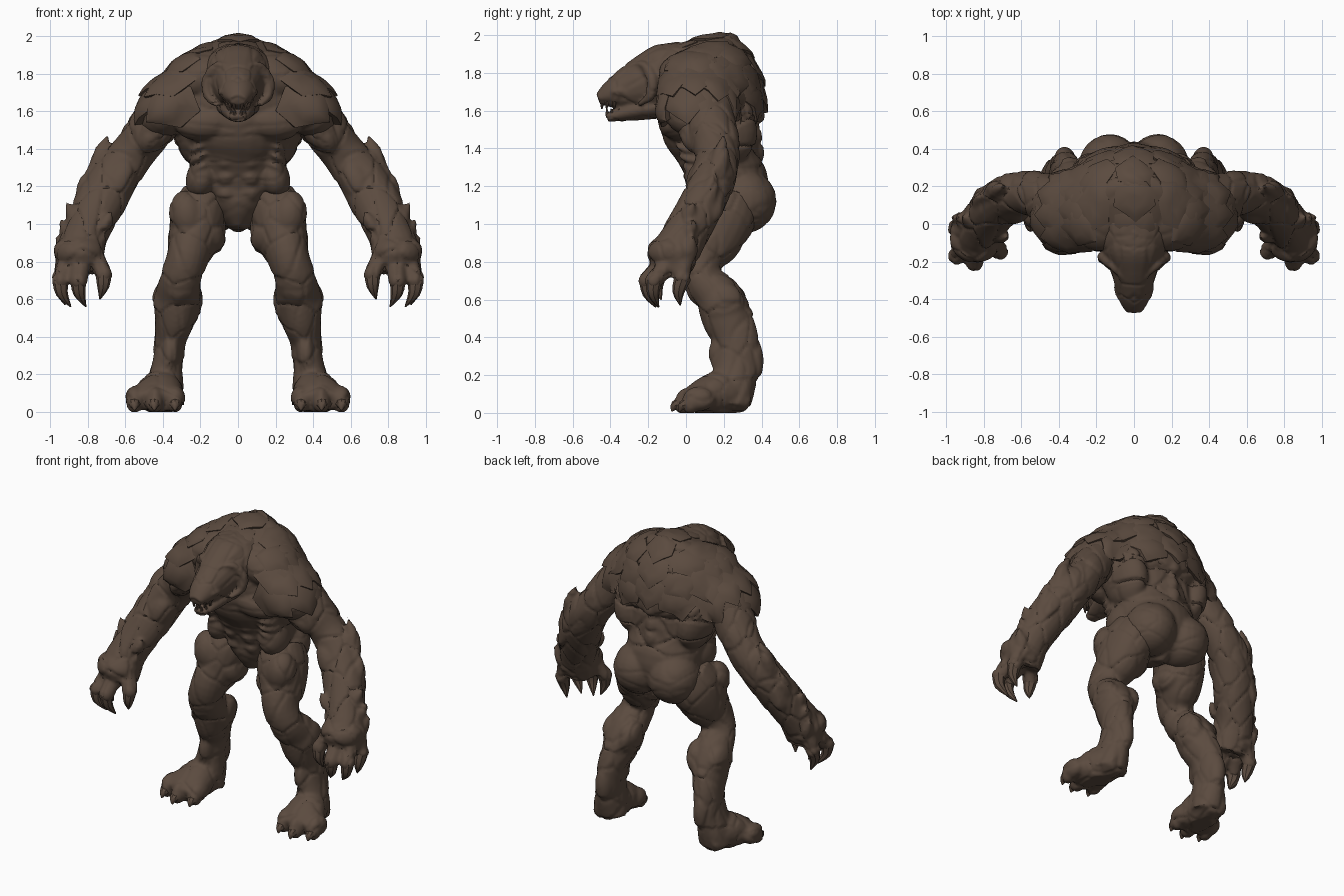
import bpy, bmesh, math
from mathutils import Vector, Matrix, noise
from mathutils.bvhtree import BVHTree

if "Cube" in bpy.data.objects:
    bpy.data.objects.remove(bpy.data.objects["Cube"])

hide = bpy.data.materials.new("brown_hide")
hide.diffuse_color = (0.105, 0.07, 0.05, 1)
hide.use_nodes = True
hide.node_tree.nodes["Principled BSDF"].inputs["Base Color"].default_value = hide.diffuse_color


def spline(secs, steps):
    """Catmull-Rom through sections of (x, y, z, width, depth)."""
    out, n = [], len(secs)
    for i in range(n - 1):
        a, b, c, d = (secs[max(0, min(n - 1, i + k))] for k in (-1, 0, 1, 2))
        for s in range(steps):
            t = s / steps
            out.append([0.5 * (2 * q + (r - p) * t + (2 * p - 5 * q + 4 * r - w) * t * t
                        + (3 * q - p - 3 * r + w) * t ** 3) for p, q, r, w in zip(a, b, c, d)])
    return out + [list(secs[-1])]


def limb(bm, secs, sides=20, steps=4):
    """Elliptical tube swept along a smooth path."""
    pts = spline(secs, steps)
    rings = []
    for i, p in enumerate(pts):
        t = (Vector(pts[min(i + 1, len(pts) - 1)][:3]) - Vector(pts[max(i - 1, 0)][:3])).normalized()
        u = (Vector((1, 0, 0)) - t * t.x)
        u = u.normalized() if u.length > 0.1 else Vector((0, 1, 0))
        v = t.cross(u)
        rings.append([bm.verts.new(Vector(p[:3]) + u * math.cos(a) * max(p[3], .003)
                      + v * math.sin(a) * max(p[4], .003))
                      for a in (2 * math.pi * k / sides for k in range(sides))])
    for r, q in zip(rings, rings[1:]):
        for k in range(sides):
            bm.faces.new((r[k], r[(k + 1) % sides], q[(k + 1) % sides], q[k]))
    bm.faces.new(rings[0][::-1])
    bm.faces.new(rings[-1])


def mass(bm, loc, r, tilt=0, both=False):
    """Ellipsoid muscle, optionally on both sides."""
    for s in ((1, -1) if both else (1,)):
        m = (Matrix.Translation((loc[0] * s, loc[1], loc[2]))
             @ Matrix.Rotation(math.radians(tilt * s), 4, 'Y') @ Matrix.Diagonal((*r, 1)))
        bmesh.ops.create_uvsphere(bm, u_segments=24, v_segments=14, radius=1, matrix=m)


def spike(bm, base, tip, r, bend=(0, 0, 0)):
    """Tapered claw or thorn."""
    b, t = Vector(base), Vector(tip)
    m = (b + t) / 2 + Vector(bend)
    limb(bm, [(*b, r, r), (*m, r * .75, r * .75), (*t, .004, .004)], 8, 3)


def link(name, me, angle=40):
    me.shade_smooth()
    me.set_sharp_from_angle(angle=math.radians(angle))
    me.materials.clear()
    me.materials.append(hide)
    ob = bpy.data.objects.new(name, me)
    bpy.context.collection.objects.link(ob)
    return ob


def to_mesh(name, bm):
    bmesh.ops.recalc_face_normals(bm, faces=bm.faces[:])
    me = bpy.data.meshes.new(name)
    bm.to_mesh(me)
    bm.free()
    return me


def pair(name, me):
    """Place a left part and its mirrored right part."""
    other = me.copy()
    other.transform(Matrix.Diagonal((-1, 1, 1, 1)))
    other.flip_normals()
    link(name + "_left", me)
    link(name + "_right", other)


def sculpt(name, bm, cells, amp, voxel=.012, strength=lambda co: 1):
    """Fuse the masses, then press cracked overlapping hide into the surface."""
    ob = link(name, to_mesh(name, bm))
    mod = ob.modifiers.new("fuse", 'REMESH')
    mod.mode, mod.voxel_size = 'VOXEL', voxel
    mod = ob.modifiers.new("soften", 'SMOOTH')
    mod.factor, mod.iterations = .5, 3
    dg = bpy.context.evaluated_depsgraph_get()
    me = bpy.data.meshes.new_from_object(ob.evaluated_get(dg))
    bpy.data.objects.remove(ob)
    me.name = name
    new = []
    for v in me.vertices:
        c = Vector((abs(v.co.x) / cells[0] + 5.3, v.co.y / cells[1] + 3.1, v.co.z / cells[2]))
        c += noise.noise_vector(v.co * 7) * .15
        dist, near = noise.voronoi(c)
        rise = .8 * max(-.7, min(.7, near[0].z - c.z)) - max(0, 1 - (dist[1] - dist[0]) / .14)
        co = v.co + v.normal * amp * rise * strength(v.co)
        new.append((co.x, co.y, max(0, co.z)))
    for v, co in zip(me.vertices, new):
        v.co = co
    me.update()
    return me


# Torso with chest, belly, back and hip muscles; cracks are deepest on the back
bm = bmesh.new()
limb(bm, [(0, .19, .97, .04, .09), (0, .21, 1.08, .16, .19), (0, .23, 1.2, .245, .21),
          (0, .19, 1.32, .26, .205), (0, .16, 1.42, .275, .235), (0, .13, 1.53, .32, .27),
          (0, .125, 1.65, .36, .285), (0, .10, 1.77, .34, .27), (0, .06, 1.87, .26, .235),
          (0, .03, 1.93, .15, .18), (0, .02, 1.955, .07, .10)], 28)
mass(bm, (.19, .06, 1.78), (.2, .21, .14), 22, True)
mass(bm, (.345, .06, 1.635), (.21, .2, .14), 45, True)
mass(bm, (.16, -.04, 1.545), (.18, .11, .105), 8, True)
mass(bm, (.24, .2, 1.5), (.11, .18, .2), 12, True)
mass(bm, (.13, .305, 1.12), (.165, .175, .17), 0, True)
mass(bm, (.19, .12, 1.25), (.085, .13, .12), -15, True)
for i in range(4):
    mass(bm, (.06, .01 + .03 * i, 1.42 - .085 * i), (.068, .085, .055), 15, True)
    mass(bm, (.19, .06 + .02 * i, 1.42 - .055 * i), (.08, .12, .03), 30, True)
    mass(bm, (0, .36, 1.38 + .1 * i), (.05, .055, .06))
torso = sculpt("torso", bm, (.3, .3, .13), .012,
               strength=lambda c: .3 + .7 * max(0, min(1, (c.z - 1.28) * 8)) * max(0, min(1, (c.y - .1) * 6)))
surface = BVHTree.FromPolygons([v.co for v in torso.vertices], [p.vertices for p in torso.polygons])
link("torso", torso)

# Head, jaw and curved brow crests
bm = bmesh.new()
limb(bm, [(0, .04, 1.80, .2, .17), (0, -.10, 1.775, .185, .185), (0, -.21, 1.745, .14, .155),
          (0, -.31, 1.715, .108, .115), (0, -.40, 1.685, .082, .075), (0, -.465, 1.66, .045, .03)])
limb(bm, [(0, -.12, 1.63, .12, .07), (0, -.3, 1.595, .082, .05), (0, -.42, 1.56, .042, .022)])
for s in (1, -1):
    limb(bm, [(.05 * s, -.29, 1.835, .015, .015), (.11 * s, -.22, 1.835, .03, .03),
              (.16 * s, -.18, 1.77, .032, .032), (.16 * s, -.19, 1.68, .026, .026),
              (.11 * s, -.25, 1.63, .012, .012)], 12)
    mass(bm, (.08 * s, -.34, 1.70), (.028, .06, .025))
link("head", sculpt("head", bm, (.16, .16, .14), .004, .009))

# Teeth
bm = bmesh.new()
for s in (1, -1):
    for x, y in ((.022, -.445), (.045, -.42), (.06, -.38)):
        spike(bm, (x * s, y, 1.65), (x * s * .9, y, 1.61), .011)
        spike(bm, (x * s * .8, y + .03, 1.575), (x * s * .8, y + .025, 1.61), .01)
link("teeth", to_mesh("teeth", bm))

# Arms with hands
bm = bmesh.new()
limb(bm, [(.36, .1, 1.65, .12, .14), (.455, .13, 1.52, .13, .135), (.555, .165, 1.385, .118, .12),
          (.65, .15, 1.26, .13, .12), (.74, .08, 1.1, .135, .12), (.81, .0, .95, .12, .12),
          (.835, -.05, .86, .13, .125), (.84, -.09, .76, .125, .115)])
mass(bm, (.43, .06, 1.5), (.09, .1, .15), -38)
mass(bm, (.53, .2, 1.45), (.08, .08, .15), -38)
mass(bm, (.65, .1, 1.2), (.09, .1, .16), -30)
mass(bm, (.75, .14, 1.18), (.065, .08, .19), -28)
mass(bm, (.845, -.07, .85), (.14, .14, .1))
spike(bm, (.74, .15, 1.24), (.685, .2, 1.485), .065, (.02, .01, .0))
spike(bm, (.82, .08, 1.06), (.785, .15, 1.33), .06, (.015, .02, 0))
for z, x in ((.86, .965), (.95, .95), (1.04, .915)):
    spike(bm, (x - .08, .0, z - .05), (x + .005, .04, z + .08), .06)
    spike(bm, (x - .2, -.06, z - .06), (x - .24, -.07, z + .03), .045)
fingers = [((.91, -.1, .78), (.945, -.17, .70), (.89, -.145, .56)),
           ((.84, -.13, .78), (.85, -.205, .70), (.81, -.16, .56)),
           ((.76, -.1, .82), (.715, -.145, .735), (.735, -.13, .60)),
           ((.91, -.02, .80), (.945, -.02, .71), (.92, -.03, .57))]
for a, b, c in fingers:
    limb(bm, [(*a, .06, .06), (*[(p + q) / 2 for p, q in zip(a, b)], .052, .052), (*b, .048, .048)], 12)
    mass(bm, b, (.046, .048, .05))
pair("arm", sculpt("arm", bm, (.13, .14, .2), .007))

# Hand claws
bm = bmesh.new()
for a, b, c in fingers:
    spike(bm, b, c, .043, ((b[0] - c[0]) * .35, -.015, 0))
pair("hand_claws", to_mesh("hand_claws", bm))

# Legs with feet
bm = bmesh.new()
limb(bm, [(.17, .23, 1.15, .13, .16), (.205, .19, 1.05, .15, .185), (.235, .14, .93, .14, .165),
          (.27, .08, .82, .112, .13), (.305, .085, .71, .11, .105), (.32, .165, .62, .12, .125),
          (.335, .22, .5, .11, .135), (.36, .27, .38, .085, .12), (.375, .265, .25, .085, .12),
          (.39, .25, .14, .1, .12), (.395, .24, .04, .11, .1)])
limb(bm, [(.39, .33, .05, .075, .05), (.405, .2, .1, .115, .12), (.43, .09, .085, .135, .1),
          (.44, .0, .05, .13, .055)])
mass(bm, (.27, .08, 1.05), (.095, .1, .13), 10)
mass(bm, (.15, .16, .97), (.08, .13, .13), 20)
mass(bm, (.31, .065, .67), (.09, .065, .09))
mass(bm, (.39, .2, .57), (.065, .11, .12), 5)
mass(bm, (.26, .22, .57), (.07, .11, .13), -10)
mass(bm, (.37, .335, .28), (.06, .075, .14))
mass(bm, (.36, .2, .32), (.05, .08, .14), -5)
toes = ((.335, .02), (.445, -.01), (.55, .03))
for x, y in toes:
    mass(bm, (x, y + .04, .075), (.053, .085, .066))
    mass(bm, (x, y - .005, .05), (.046, .05, .055))
pair("leg", sculpt("leg", bm, (.15, .15, .17), .006))

# Foot claws
bm = bmesh.new()
for x, y in toes:
    spike(bm, (x, y - .01, .045), (x, y - .065, .008), .036, (0, -.01, .012))
pair("foot_claws", to_mesh("foot_claws", bm))

# Armour plates that follow the torso surface, with a raised lower tip
SHIELD = ((-.5, -.45), (0, -.55), (.5, -.45), (.58, .1), (.3, .36), (.05, .62), (-.2, .38), (-.55, .15))


def plate(bm, origin, direction, w, l, lift=.022):
    hit, n, _, _ = surface.ray_cast(Vector(origin), Vector(direction).normalized())
    if hit is None:
        return
    down = Vector((hit.x * 1.2, max(0, hit.y - .1), -.35))
    down = (down - n * down.dot(n)).normalized()
    side = n.cross(down)

    def ring(size, base, low=0):
        verts = []
        for a, b in SHIELD:
            loc, nn, _, _ = surface.find_nearest(hit + (side * a * w + down * b * l) * size)
            verts.append(bm.verts.new(loc + nn * (base + low * lift * (b * size + .5))))
        return verts
    rings = [ring(.95, -.02), ring(1, .004, 1), ring(.7, .012, 1), ring(.35, .014, 1)]
    for r, q in zip(rings, rings[1:]):
        for k in range(8):
            j = (k + 1) % 8
            bm.faces.new((r[k], r[j], q[j], q[k]))
    bm.faces.new(rings[-1])
    bm.faces.new(rings[0][::-1])


bm = bmesh.new()
for el, count, w, l in ((2, 4, .22, .27), (38, 4, .23, .26), (68, 3, .2, .2)):
    for i in range(count):
        az = math.radians(-60 + 120 * (i + (.2 if el == 38 else 0)) / (count - 1))
        e = math.radians(el + 7 * (i % 2))
        plate(bm, (.25, .07, 1.62), (math.cos(e) * math.cos(az), math.cos(e) * math.sin(az), math.sin(e)),
              w, l, .034 if el < 50 else .02)
pair("shoulder_plates", to_mesh("shoulder_plates", bm))

# Plates along the spine and upper back
bm = bmesh.new()
for el in (12, 36, 60, 84, 108):
    e = math.radians(el)
    plate(bm, (0, .08, 1.62), (0, math.cos(e), math.sin(e)), .2, .18, .014)
    if el < 100:
        for s in (1, -1):
            plate(bm, (.1 * s, .08, 1.6), (.34 * s, math.cos(e), math.sin(e)), .25, .18, .014)
link("back_plates", to_mesh("back_plates", bm))
